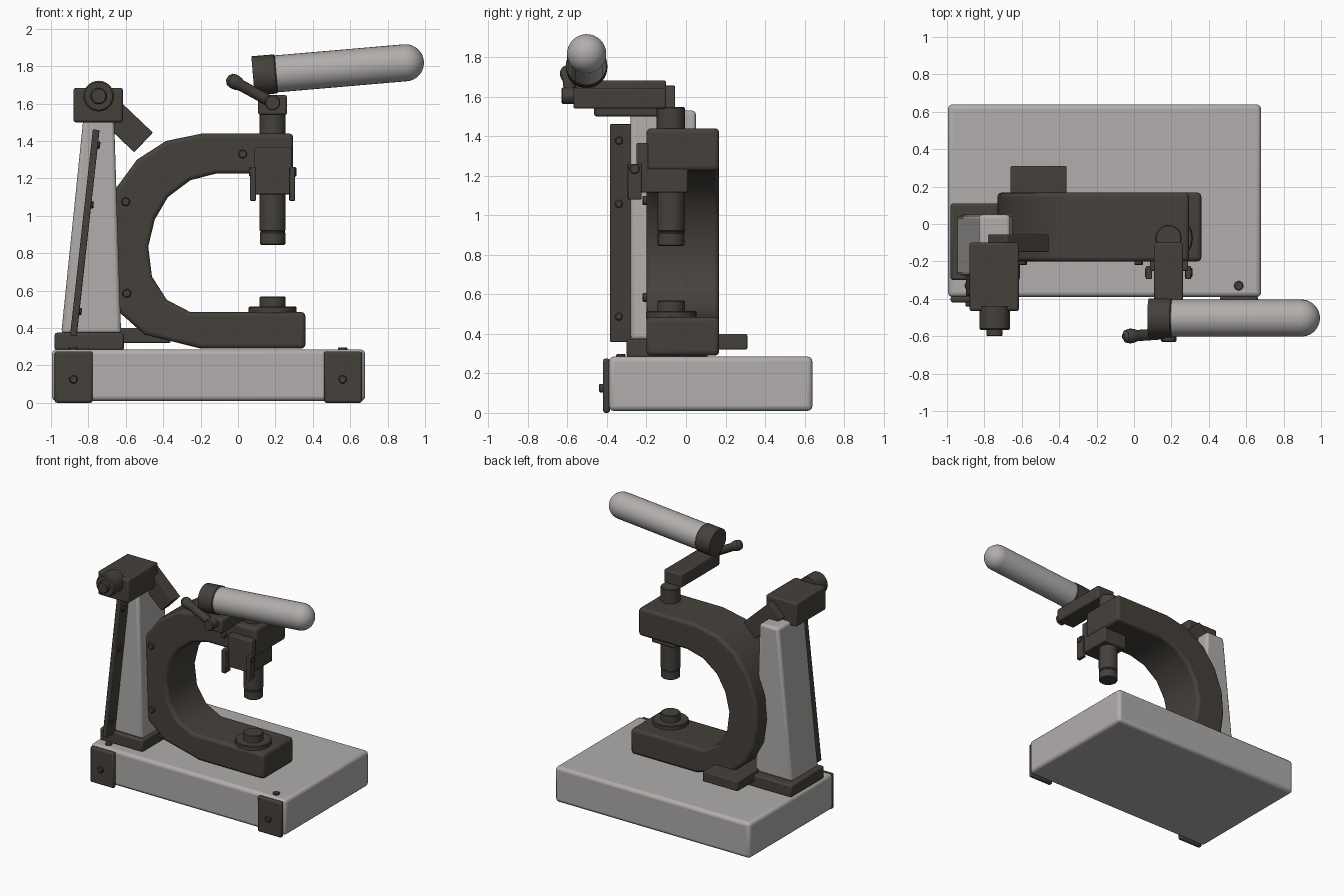
import bpy, bmesh, math
from mathutils import Vector

if "Cube" in bpy.data.objects:
    bpy.data.objects.remove(bpy.data.objects["Cube"])


def material(name, rgb):
    m = bpy.data.materials.new(name)
    m.diffuse_color = (*rgb, 1)
    m.use_nodes = True
    m.node_tree.nodes["Principled BSDF"].inputs["Base Color"].default_value = m.diffuse_color
    return m


LIGHT = material("warm_grey", (0.44, 0.422, 0.412))
DARK = material("dark_iron", (0.06, 0.053, 0.044))


def finish(name, bm, mat, bevel=0.0, segments=2):
    bmesh.ops.recalc_face_normals(bm, faces=bm.faces)
    me = bpy.data.meshes.new(name)
    bm.to_mesh(me)
    bm.free()
    me.materials.append(mat)
    ob = bpy.data.objects.new(name, me)
    bpy.context.collection.objects.link(ob)
    if bevel:
        b = ob.modifiers.new("bevel", 'BEVEL')
        b.width, b.segments = bevel, segments
        b.limit_method, b.angle_limit = 'ANGLE', math.radians(40)
    bpy.ops.object.select_all(action='DESELECT')
    bpy.context.view_layer.objects.active = ob
    ob.select_set(True)
    bpy.ops.object.shade_smooth_by_angle(angle=math.radians(35))
    return ob


def prism(name, profile, y0, y1, mat=DARK, bevel=0.008, segments=2):
    """Extrude an x-z profile from y0 to y1."""
    bm = bmesh.new()
    face = bm.faces.new([bm.verts.new((x, y0, z)) for x, z in profile])
    ext = bmesh.ops.extrude_face_region(bm, geom=[face])
    moved = [g for g in ext["geom"] if isinstance(g, bmesh.types.BMVert)]
    bmesh.ops.translate(bm, verts=moved, vec=(0, y1 - y0, 0))
    return finish(name, bm, mat, bevel, segments)


def box(name, x0, x1, y0, y1, z0, z1, mat=DARK, bevel=0.008, segments=2):
    return prism(name, [(x0, z0), (x1, z0), (x1, z1), (x0, z1)], y0, y1, mat, bevel, segments)


def bar(name, a, b, width, y0, y1, bevel=0.006):
    """Flat bar between two x-z points."""
    a, b = Vector(a), Vector(b)
    d = (b - a).normalized() * width / 2
    n = Vector((-d.y, d.x))
    return prism(name, [a - n, b - n, b + n, a + n], y0, y1, DARK, bevel)


def lathe(name, start, end, profile, mat=DARK, steps=32):
    """Revolve (radius, distance) points about the axis start -> end."""
    start, axis = Vector(start), Vector(end) - Vector(start)
    q = axis.to_track_quat('Z', 'Y')
    bm = bmesh.new()
    rings = []
    for r, h in profile:
        rings.append([bm.verts.new(start + q @ Vector((r * math.cos(t), r * math.sin(t), h)))
                      for t in (2 * math.pi * i / steps for i in range(steps))])
    for lo, hi in zip(rings, rings[1:]):
        for i in range(steps):
            j = (i + 1) % steps
            bm.faces.new((lo[i], lo[j], hi[j], hi[i]))
    bm.faces.new(rings[0])
    bm.faces.new(rings[-1])
    return finish(name, bm, mat)


def cyl(name, start, end, r, mat=DARK, steps=32, c=0.005):
    h = (Vector(end) - Vector(start)).length
    return lathe(name, start, end, [(r, 0), (r, h - c), (r - c, h)], mat, steps)


# Base slab with front corner plates and bolts
box("base", -0.995, 0.68, -0.39, 0.64, 0.01, 0.285, LIGHT, 0.025, 3)
for x0, bolt_x in ((-0.98, -0.88), (0.46, 0.56)):
    box("corner_plate", x0, x0 + 0.203, -0.42, -0.385, 0.0, 0.275, DARK, 0.012)
    cyl("plate_bolt", (bolt_x, -0.41, 0.125), (bolt_x, -0.44, 0.125), 0.022, steps=16)
    cyl("base_bolt", (bolt_x, -0.33, 0.28), (bolt_x, -0.33, 0.297), 0.025, steps=16)

# Column feet
box("column_foot", -0.98, -0.61, -0.3, 0.11, 0.28, 0.375, DARK, 0.012)
box("frame_foot", -0.66, -0.36, -0.1, 0.31, 0.28 + 0.04, 0.4)

# Tapered column with its slanted front rail
prism("column", [(-0.945, 0.37), (-0.625, 0.37), (-0.663, 1.53), (-0.826, 1.53)],
      -0.28, 0.05, LIGHT, 0.02, 3)
rail_a, rail_b = Vector((-0.88, 0.36)), Vector((-0.758, 1.46))
bar("front_rail", rail_a, rail_b, 0.036, -0.385, -0.275)
for z in (0.49, 1.06, 1.38):
    x = rail_a.x + (z - rail_a.y) * (rail_b.x - rail_a.x) / (rail_b.y - rail_a.y)
    cyl("rail_bolt", (x, -0.34, z), (x + 0.03, -0.34, z - 0.003), 0.02, steps=16)

# Column head, knob and brace
box("column_head", -0.88, -0.615, -0.465, -0.1, 1.5, 1.683, DARK, 0.012)
cyl("head_knob", (-0.745, -0.44, 1.64), (-0.745, -0.568, 1.64), 0.082, c=0.008)
cyl("knob_cap", (-0.745, -0.56, 1.64), (-0.745, -0.6, 1.64), 0.043)
bar("head_brace", (-0.73, 1.606), (-0.505, 1.392), 0.145, -0.15, -0.055)

# C-shaped frame
frame = [(0.295, 1.44), (-0.19, 1.44), (-0.385, 1.40), (-0.54, 1.30), (-0.65, 1.15),
         (-0.715, 0.98), (-0.73, 0.80), (-0.705, 0.62), (-0.63, 0.48), (-0.5, 0.365),
         (-0.2, 0.29), (0.36, 0.29), (0.36, 0.485), (-0.255, 0.485), (-0.38, 0.55),
         (-0.46, 0.675), (-0.48, 0.835), (-0.445, 0.98), (-0.375, 1.10),
         (-0.255, 1.19), (-0.12, 1.225), (0.295, 1.225)]
prism("c_frame", frame, -0.2, 0.168, DARK, 0.022, 3)
for x, z in ((0.025, 1.33), (-0.6, 1.075), (-0.595, 0.585)):
    cyl("frame_bolt", (x, -0.19, z), (x, -0.22, z), 0.023, steps=16)

# Anvil
PX, PY = 0.185, -0.075
cyl("anvil_plate", (PX, PY, 0.48), (PX, PY, 0.515), 0.128)
cyl("anvil_button", (PX, PY, 0.51), (PX, PY, 0.568), 0.07)

# Ram, guide block and clamp lugs
lathe("ram", (PX, PY, 1.25), (PX, PY, 0.845),
      [(0.07, 0), (0.07, 0.328), (0.065, 0.332), (0.065, 0.338), (0.068, 0.342),
       (0.068, 0.4), (0.062, 0.405)])
box("ram_guide", 0.085, 0.29, -0.25, 0.01, 1.115, 1.24)
box("guide_front", 0.085, 0.29, -0.25, -0.19, 1.115, 1.367)
for side in (-1, 1):
    x = PX + side * 0.105
    box("clamp_lug", x - 0.016, x + 0.016, -0.295, -0.225, 1.08, 1.26, DARK, 0.005)
    cyl("lug_pin", (x, -0.26, 1.235), (x + side * 0.022, -0.26, 1.235), 0.026, steps=16)

# Post and crank on top of the frame
cyl("top_post", (PX, PY, 1.4), (PX, PY, 1.548), 0.07)
box("crank_arm", 0.108, 0.262, -0.57, -0.1, 1.54, 1.645, DARK, 0.01)
cyl("crank_pivot", (PX, -0.55, 1.605), (PX, -0.63, 1.605), 0.041)

# Small side lever
lever_a, lever_b = Vector((0.185, -0.585, 1.605)), Vector((-0.035, -0.6, 1.725))
L = (lever_b - lever_a).length
lathe("side_lever", lever_a, lever_b,
      [(0.03, 0), (0.03, L - 0.06), (0.037, L - 0.04), (0.04, L - 0.015),
       (0.034, L + 0.01), (0.015, L + 0.025)], steps=20)

# Tilted grip with collar and rounded end
grip_a, tip = Vector((0.08, -0.503, 1.748)), Vector((0.895, -0.503, 1.818))
D = (tip - grip_a).length
cyl("grip_collar", grip_a, grip_a + (tip - grip_a) * (0.125 / D), 0.105, c=0.006)
dome = [(0.099 * math.cos(t), D + 0.099 * math.sin(t))
        for t in (math.radians(a) for a in range(0, 89, 8))]
lathe("grip", grip_a, tip, [(0.099, 0.1)] + dome, LIGHT)
